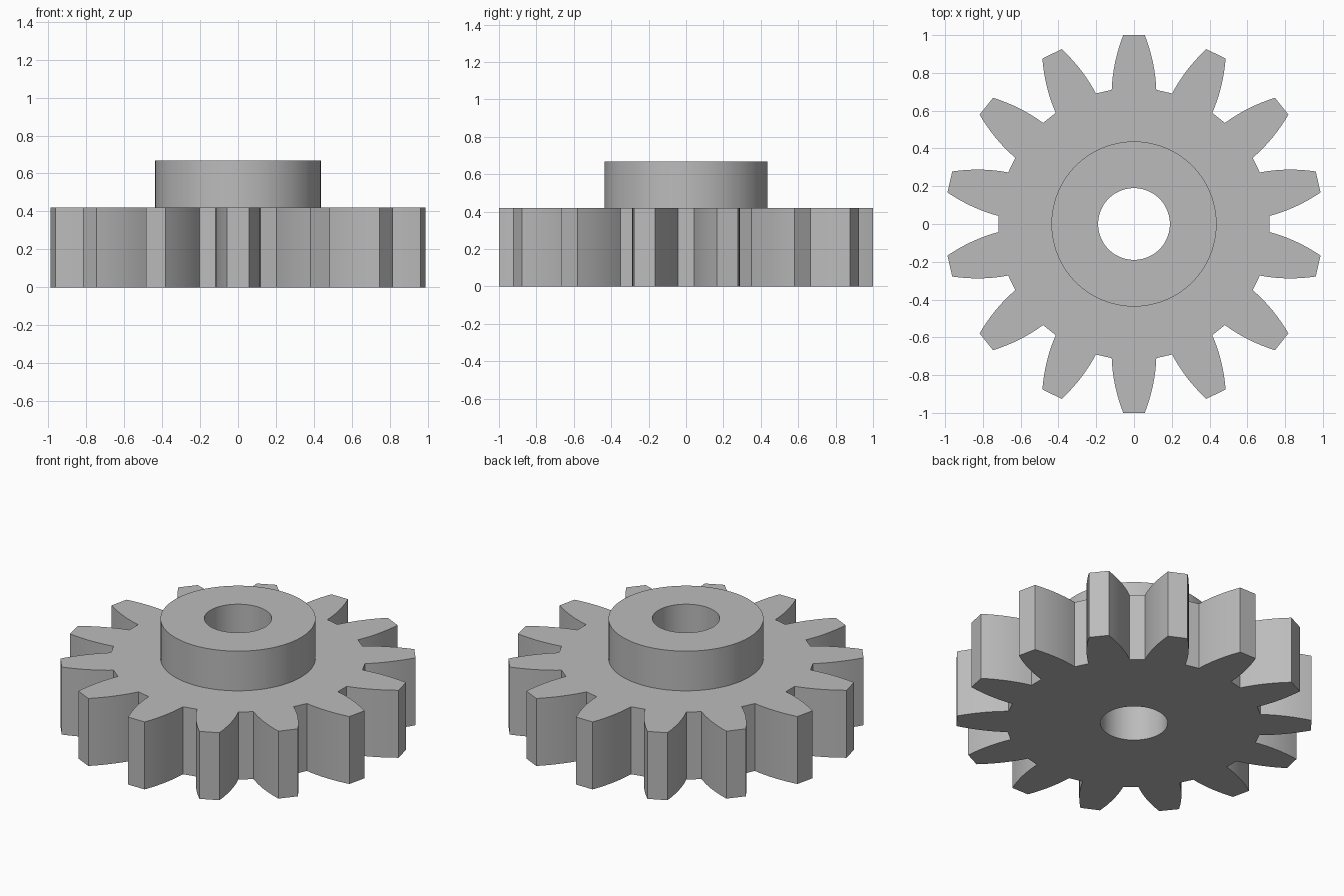
import bpy, bmesh, math
from mathutils import Vector

cube = bpy.data.objects.get("Cube")
if cube:
    bpy.data.objects.remove(cube, do_unlink=True)

TEETH = 14
ROOT_U, TIP_U = 0.71, 1.0
FLANK_STEPS = 8
WHEEL_TOP, HUB_TOP = 0.42, 0.667
BORE_R, HUB_R = 0.19, 0.437

steel = bpy.data.materials.new("grey steel")
steel.use_nodes = True
colour = (0.5, 0.5, 0.5, 1)
steel.diffuse_color = colour
steel.node_tree.nodes["Principled BSDF"].inputs["Base Color"].default_value = colour


def half_width(t):
    """Half the tooth width, from root (t=0) to tip (t=1)."""
    return 0.118 - 0.010 * t - 0.051 * t * t


# One tooth in its own frame: u points outwards, v runs across
flank = []
for i in range(FLANK_STEPS + 1):
    t = i / FLANK_STEPS
    flank.append((ROOT_U + (TIP_U - ROOT_U) * t, half_width(t)))
tooth = [(u, -v) for u, v in flank] + [(TIP_U, 0)] + flank[::-1]

# Full toothed outline, with one extra point in the middle of each valley
outline = []
pitch = math.tau / TEETH
valley_r = math.hypot(*flank[0]) * math.cos(pitch / 2 - math.atan2(flank[0][1], flank[0][0]))
for k in range(TEETH):
    a = math.pi / 2 + k * pitch
    ca, sa = math.cos(a), math.sin(a)
    outline += [Vector((u * ca - v * sa, u * sa + v * ca, 0)) for u, v in tooth]
    m = a + pitch / 2
    outline.append(Vector((valley_r * math.cos(m), valley_r * math.sin(m), 0)))

bm = bmesh.new()


def ring(z, radius=None):
    """Toothed ring, or a circle that shares the outline's angles."""
    pts = outline if radius is None else [p.normalized() * radius for p in outline]
    return [bm.verts.new((p.x, p.y, z)) for p in pts]


# Closed section: underside, teeth, wheel top, hub wall, hub top, bore
rings = [ring(0, BORE_R), ring(0), ring(WHEEL_TOP), ring(WHEEL_TOP, HUB_R),
         ring(HUB_TOP, HUB_R), ring(HUB_TOP, BORE_R)]
n = len(outline)
for r, lower in enumerate(rings):
    upper = rings[(r + 1) % len(rings)]
    for i in range(n):
        j = (i + 1) % n
        bm.faces.new((lower[i], lower[j], upper[j], upper[i]))
bmesh.ops.recalc_face_normals(bm, faces=bm.faces)

mesh = bpy.data.meshes.new("spur_gear_with_hub")
bm.to_mesh(mesh)
bm.free()
mesh.materials.append(steel)
gear = bpy.data.objects.new("spur_gear_with_hub", mesh)
bpy.context.collection.objects.link(gear)

# Smooth flanks and cylinders, crisp tooth corners and rims
bpy.ops.object.select_all(action="DESELECT")
gear.select_set(True)
bpy.context.view_layer.objects.active = gear
bpy.ops.object.shade_smooth_by_angle(angle=math.radians(25))
